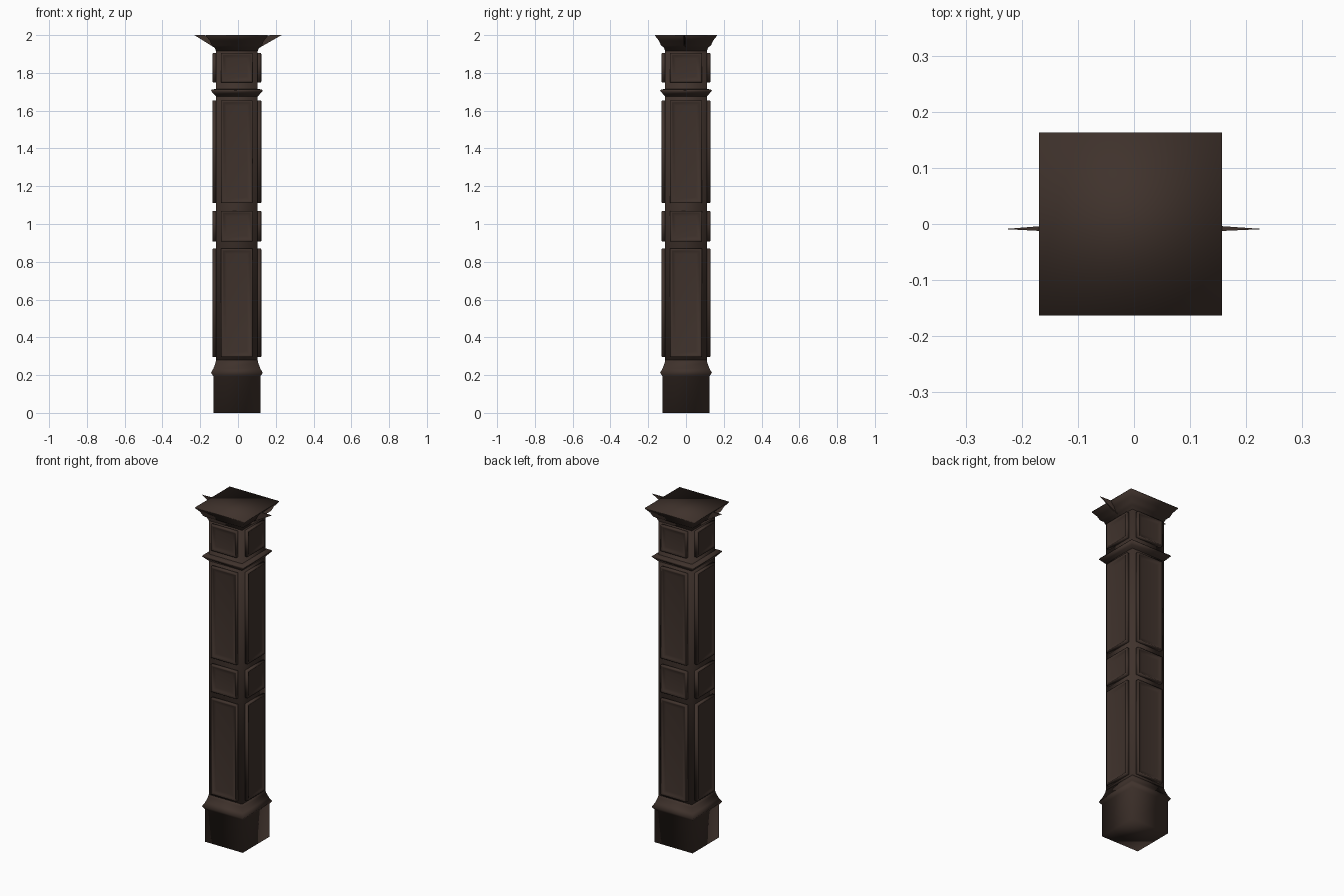
import bpy, bmesh, math
from mathutils import Matrix, Vector

if "Cube" in bpy.data.objects:
    bpy.data.objects.remove(bpy.data.objects["Cube"])

CX = -0.006  # column axis is slightly off the overall centre

wood = bpy.data.materials.new("dark brown wood")
wood.diffuse_color = (0.05, 0.032, 0.025, 1)
wood.use_nodes = True
wood.node_tree.nodes["Principled BSDF"].inputs["Base Color"].default_value = wood.diffuse_color


def finish(name, bm, smooth=True):
    bmesh.ops.recalc_face_normals(bm, faces=bm.faces)
    me = bpy.data.meshes.new(name)
    bm.to_mesh(me)
    bm.free()
    me.materials.append(wood)
    for p in me.polygons:
        p.use_smooth = smooth
    ob = bpy.data.objects.new(name, me)
    bpy.context.collection.objects.link(ob)
    return ob


def loft(bm, rings):
    """Skin a list of four-point rings and close both ends."""
    loops = [[bm.verts.new(p) for p in r] for r in rings]
    for a, b in zip(loops, loops[1:]):
        for i in range(4):
            j = (i + 1) % 4
            bm.faces.new((a[i], a[j], b[j], b[i]))
    bm.faces.new(loops[0])
    bm.faces.new(loops[-1])


def square_stack(name, profile):
    """Square moulding from (half width, height) pairs."""
    bm = bmesh.new()
    loft(bm, [[(CX + sx * h, sy * h, z) for sx, sy in
               ((-1, -1), (1, -1), (1, 1), (-1, 1))] for h, z in profile])
    return finish(name, bm)


# Plinth, shaft, collar and flared capital
square_stack("plinth", [(0.125, 0), (0.125, 0.195), (0.137, 0.212),
                        (0.124, 0.235), (0.113, 0.265), (0.11, 0.28)])
square_stack("shaft", [(0.11, 0.27), (0.11, 1.94)])
square_stack("collar", [(0.11, 1.675), (0.122, 1.688), (0.137, 1.705),
                        (0.133, 1.711), (0.11, 1.716)])
square_stack("capital", [(0.11, 1.915), (0.118, 1.935), (0.132, 1.945),
                         (0.143, 1.97), (0.163, 1.995), (0.163, 2.0)])

# Framed panels repeated on all four sides
PANELS = [("lower_panel", 0.295, 0.87), ("middle_panel", 0.907, 1.07),
          ("upper_panel", 1.11, 1.655), ("top_panel", 1.75, 1.905)]
SECTION = [(0.0, 0.105), (0.0, 0.127), (0.006, 0.130),
           (0.013, 0.124), (0.03, 0.121)]  # (inset, distance from axis)
for name, z0, z1 in PANELS:
    bm = bmesh.new()
    for k in range(4):
        rot = Matrix.Rotation(k * math.pi / 2, 3, 'Z')
        rings = []
        for inset, d in SECTION:
            w, a, b = 0.084 - inset, z0 + inset, z1 - inset
            rings.append([rot @ Vector(p) + Vector((CX, 0, 0)) for p in
                          ((-w, -d, a), (w, -d, a), (w, -d, b), (-w, -d, b))])
        loft(bm, rings)
    finish(name, bm)

# Thin pointed fins under the top edge, left and right
bm = bmesh.new()
for s in (-1, 1):
    tip = bm.verts.new((s * 0.231, -0.009, 2.0))
    back = [bm.verts.new((CX + s * x, -0.008 + t, z))
            for x, t, z in ((0.105, -0.005, 1.925), (0.105, 0.005, 1.925),
                            (0.15, 0.005, 1.999), (0.15, -0.005, 1.999))]
    bm.faces.new(back)
    for i in range(4):
        bm.faces.new((back[i], back[(i + 1) % 4], tip))
finish("capital_fins", bm, False)
